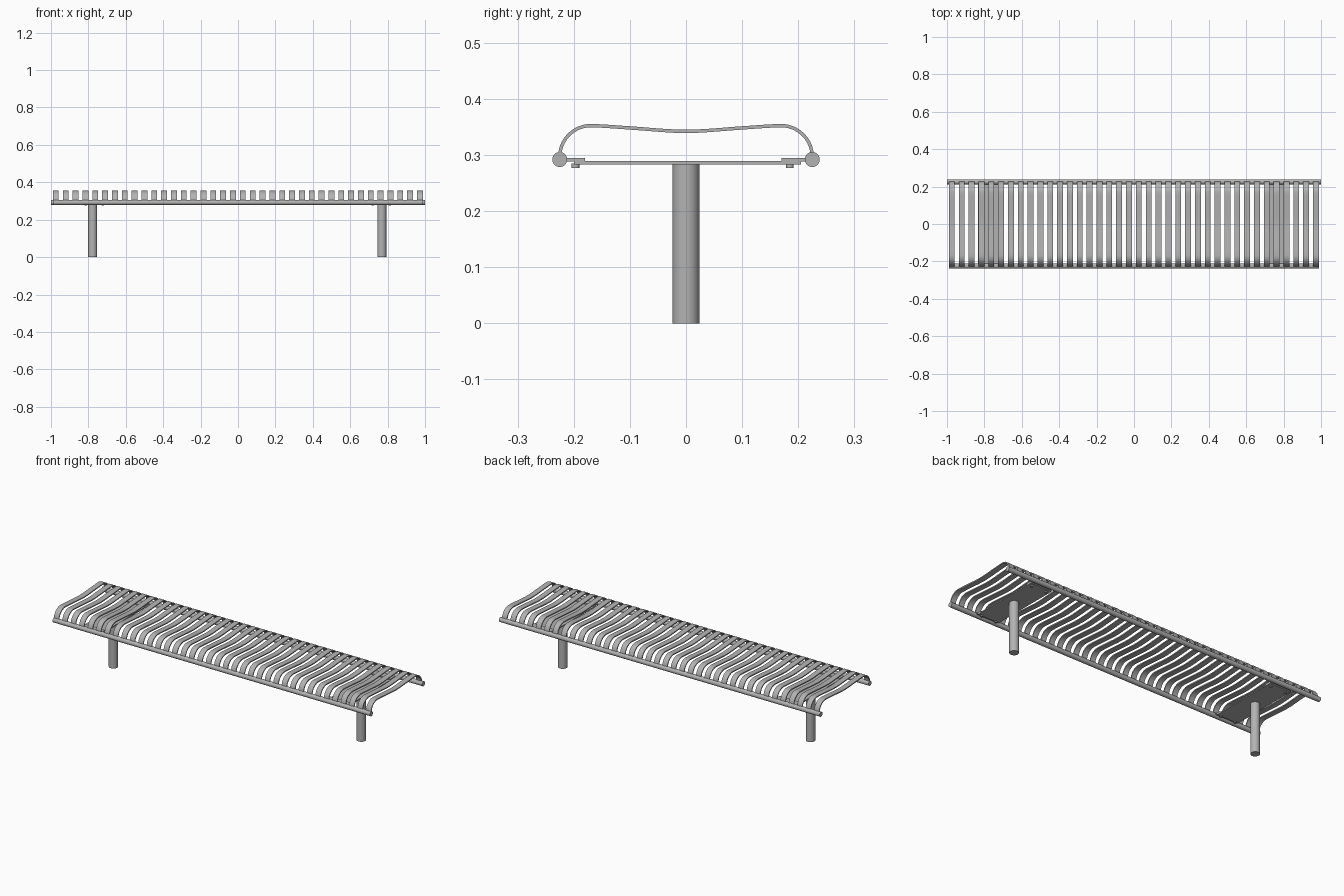
import bpy, bmesh, math
from mathutils import Matrix, Vector

if "Cube" in bpy.data.objects:
    bpy.data.objects.remove(bpy.data.objects["Cube"], do_unlink=True)

steel = bpy.data.materials.new("grey steel")
steel.use_nodes = True
GREY = (0.45, 0.45, 0.45, 1)
steel.diffuse_color = GREY
steel.node_tree.nodes["Principled BSDF"].inputs["Base Color"].default_value = GREY


def finish(name, bm, smooth=True):
    bmesh.ops.recalc_face_normals(bm, faces=bm.faces)
    mesh = bpy.data.meshes.new(name)
    bm.to_mesh(mesh)
    bm.free()
    mesh.materials.append(steel)
    obj = bpy.data.objects.new(name, mesh)
    bpy.context.collection.objects.link(obj)
    if smooth:
        bpy.ops.object.select_all(action="DESELECT")
        obj.select_set(True)
        bpy.context.view_layer.objects.active = obj
        bpy.ops.object.shade_smooth_by_angle(angle=math.radians(35))
    return obj


def cylinder(name, centre, radius, length, axis="Z", sides=32):
    bm = bmesh.new()
    turn = Matrix.Rotation(math.pi / 2, 4, "Y") if axis == "X" else Matrix()
    bmesh.ops.create_cone(bm, cap_ends=True, segments=sides, radius1=radius,
                          radius2=radius, depth=length,
                          matrix=Matrix.Translation(centre) @ turn)
    return finish(name, bm)


def box(name, low, high):
    low, high = Vector(low), Vector(high)
    bm = bmesh.new()
    bmesh.ops.create_cube(bm, size=1, matrix=Matrix.Translation((low + high) / 2)
                          @ Matrix.Diagonal((*(high - low), 1)))
    return finish(name, bm, False)


# Slat centre line: shallow dip in the middle, quarter-round shoulders
RAIL_Y, RAIL_Z, THICK = 0.225, 0.292, 0.006
half = [(0, 0.342), (0.02, 0.3425), (0.045, 0.344), (0.09, 0.3475), (0.14, 0.351)]
for i in range(11):
    a = math.radians(94 - 9.4 * i)
    half.append((0.169 + 0.056 * math.cos(a), 0.297 + 0.0555 * math.sin(a)))
path = [Vector((-y, z)) for y, z in reversed(half[1:])] + [Vector(p) for p in half]


def slat(name, x, width=0.031):
    bm = bmesh.new()
    rings = []
    for i, p in enumerate(path):
        d = (path[min(i + 1, len(path) - 1)] - path[max(i - 1, 0)]).normalized()
        n = Vector((-d.y, d.x)) * THICK / 2
        corners = [(-1, p + n), (1, p + n), (1, p - n), (-1, p - n)]
        rings.append([bm.verts.new((x + s * width / 2, q.x, q.y)) for s, q in corners])
    for a, b in zip(rings, rings[1:]):
        for k in range(4):
            m = (k + 1) % 4
            bm.faces.new((a[k], a[m], b[m], b[k]))
    bm.faces.new(rings[0])
    bm.faces.new(rings[-1])
    return finish(name, bm)


COUNT = 38
for i in range(COUNT):
    slat(f"slat_{i + 1}", -0.974 + 1.947 * i / (COUNT - 1))

# Long rails that carry the slat ends
cylinder("front_rail", (0, -RAIL_Y, RAIL_Z), 0.0133, 1.98, "X")
cylinder("back_rail", (0, RAIL_Y, RAIL_Z), 0.0133, 2, "X")

# Posts, with a cross plate, rail tabs and bolts on each
for side, post_x, plate_x in (("right", -0.777, -0.768), ("left", 0.769, 0.766)):
    cylinder(f"{side}_post", (post_x, 0, 0.142), 0.024, 0.284)
    x0, x1 = plate_x - 0.066, plate_x + 0.066
    box(f"{side}_cross_plate", (x0, -0.2, 0.283), (x1, 0.205, 0.289))
    for end, y0, y1, bolt_y in (("front", -0.216, -0.18, -0.197),
                                ("back", 0.17, 0.216, 0.185)):
        box(f"{side}_{end}_tab", (x0, y0, 0.2885), (x1, y1, 0.295))
        for k, dx in enumerate((-0.045, 0.045)):
            cylinder(f"{side}_{end}_bolt_{k + 1}", (plate_x + dx, bolt_y, 0.281),
                     0.007, 0.008, sides=12)
